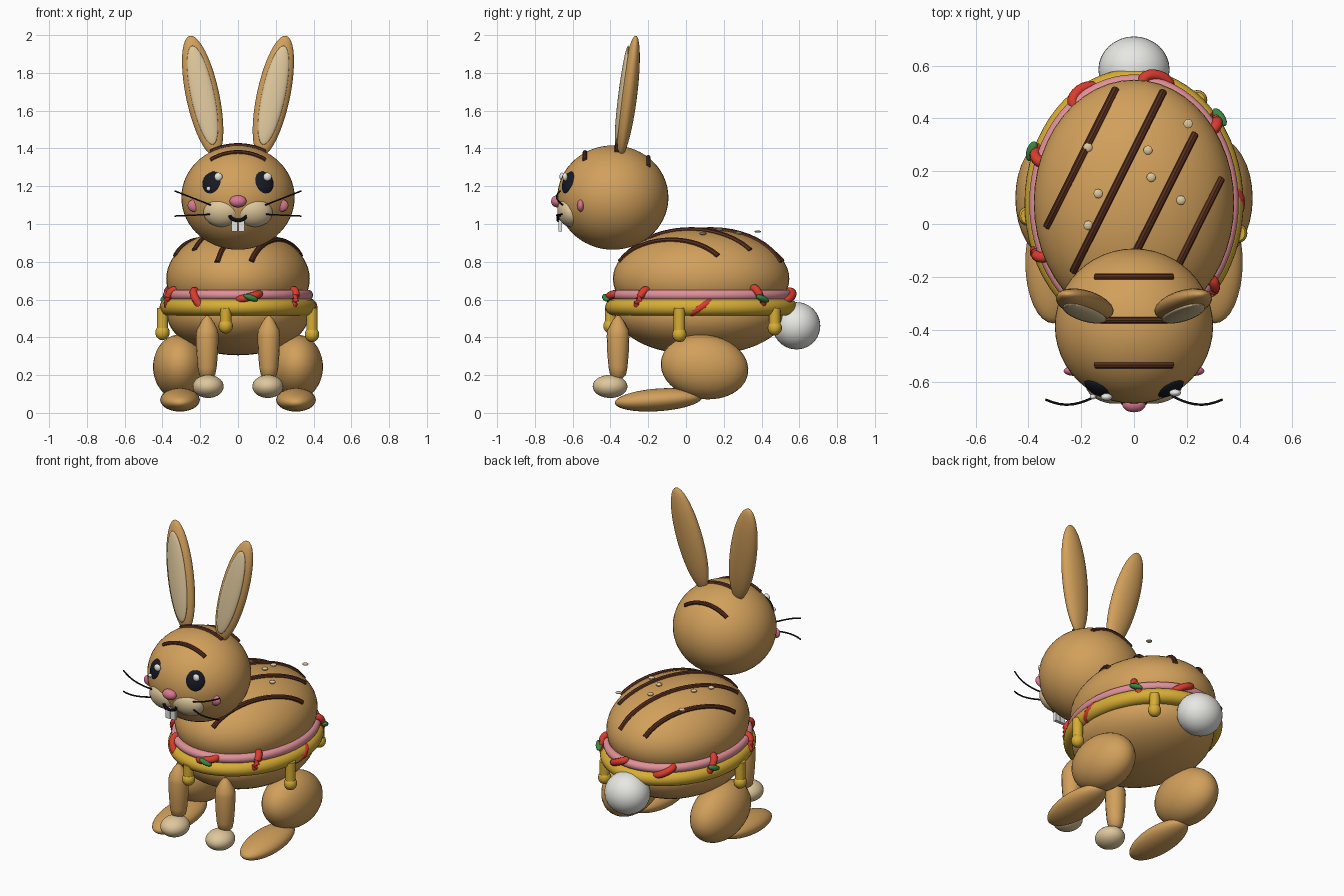
import bpy, bmesh, math
from mathutils import Vector, Matrix, Euler

if "Cube" in bpy.data.objects:
    bpy.data.objects.remove(bpy.data.objects["Cube"])


def mat(name, rgb):
    m = bpy.data.materials.new(name)
    m.diffuse_color = (*rgb, 1)
    m.use_nodes = True
    m.node_tree.nodes["Principled BSDF"].inputs["Base Color"].default_value = m.diffuse_color
    return m


BUN = mat("toasted bun", (0.645, 0.352, 0.105))
CREAM = mat("cream", (0.73, 0.57, 0.33))
GRILL = mat("grill brown", (0.095, 0.028, 0.012))
MUSTARD = mat("mustard", (0.68, 0.42, 0.035))
HAM = mat("ham pink", (0.75, 0.28, 0.32))
ROSE = mat("rose pink", (0.70, 0.19, 0.29))
RED = mat("tomato red", (0.70, 0.045, 0.028))
GREEN = mat("lettuce green", (0.04, 0.25, 0.05))
BLACK = mat("black", (0.009, 0.010, 0.017))
WHITE = mat("white", (0.80, 0.80, 0.77))


def finish(name, bm, material, matrix=Matrix()):
    me = bpy.data.meshes.new(name)
    bmesh.ops.recalc_face_normals(bm, faces=bm.faces)
    bm.to_mesh(me)
    bm.free()
    me.materials.append(material)
    ob = bpy.data.objects.new(name, me)
    ob.matrix_world = matrix
    bpy.context.collection.objects.link(ob)
    bpy.context.view_layer.objects.active = ob
    ob.select_set(True)
    bpy.ops.object.shade_smooth_by_angle(angle=math.radians(40))
    ob.select_set(False)
    return ob


def ball(name, c, r, material, rot=(0, 0, 0), seg=32):
    bm = bmesh.new()
    bmesh.ops.create_uvsphere(bm, u_segments=seg, v_segments=seg * 5 // 8, radius=1)
    bmesh.ops.scale(bm, vec=r, verts=bm.verts)
    e = Euler([math.radians(a) for a in rot])
    return finish(name, bm, material, Matrix.Translation(c) @ e.to_matrix().to_4x4())


def lathe(name, profile, c, material, sx=1, sy=1, seg=32):
    """Spin (radius, z) points around z, with optional oval stretch."""
    bm = bmesh.new()
    rings = []
    for r, z in profile:
        rings.append([bm.verts.new((sx * r * math.cos(a), sy * r * math.sin(a), z))
                      for a in (2 * math.pi * i / seg for i in range(seg))])
    for a, b in zip(rings, rings[1:]):
        for i in range(seg):
            j = (i + 1) % seg
            bm.faces.new((a[i], a[j], b[j], b[i]))
    bm.faces.new(rings[0])
    bm.faces.new(rings[-1])
    return finish(name, bm, material, Matrix.Translation(c))


def tube(name, pts, rad, material, sides=8):
    """Sweep a round section along a path."""
    pts = [Vector(p) for p in pts]
    bm = bmesh.new()
    rings = []
    for i, p in enumerate(pts):
        t = (pts[min(i + 1, len(pts) - 1)] - pts[max(i - 1, 0)]).normalized()
        ref = Vector((0, 0, 1)) if abs(t.z) < 0.9 else Vector((1, 0, 0))
        u = t.cross(ref).normalized()
        v = t.cross(u)
        r = rad(i / (len(pts) - 1)) if callable(rad) else rad
        rings.append([bm.verts.new(p + r * (u * math.cos(a) + v * math.sin(a)))
                      for a in (2 * math.pi * k / sides for k in range(sides))])
    for a, b in zip(rings, rings[1:]):
        for k in range(sides):
            j = (k + 1) % sides
            bm.faces.new((a[k], a[j], b[j], b[k]))
    bm.faces.new(rings[0])
    bm.faces.new(rings[-1])
    return finish(name, bm, material)


def dome_z(c, r, x, y):
    return c[2] + r[2] * math.sqrt(max(0, 1 - ((x - c[0]) / r[0]) ** 2 - ((y - c[1]) / r[1]) ** 2))


def stripe(name, c, r, a, b, rad):
    pts = []
    for i in range(17):
        x, y = (a[k] + (b[k] - a[k]) * i / 16 for k in (0, 1))
        pts.append((x, y, dome_z(c, r, x, y)))
    tube(name, pts, rad, GRILL)


# Bun body
CY = 0.08
TOP_C, TOP_R = (0, CY, 0.71), (0.38, 0.467, 0.265)
ball("top_bun", TOP_C, TOP_R, BUN, seg=48)
ball("bottom_bun", (0, CY, 0.52), (0.375, 0.445, 0.215), BUN, seg=48)


# Filling layers with rounded rims
def layer(name, rx, ry, z, h, material):
    prof = [(1 - h / 0.45 * (1 - math.cos(t)), h * math.sin(t))
            for t in (math.radians(-90 + 18 * i) for i in range(11))]
    lathe(name, prof, (0, CY, z), material, rx, ry, 64)


layer("mustard_layer", 0.415, 0.508, 0.56, 0.045, MUSTARD)
layer("ham_layer", 0.397, 0.487, 0.624, 0.027, HAM)

# Grill marks and seeds on the top bun
for a, b in (((-0.33, -0.01), (-0.07, 0.51)), ((-0.23, -0.18), (0.11, 0.5))):
    stripe("body_grill_mark", TOP_C, TOP_R, a, b, 0.015)
    stripe("body_grill_mark", TOP_C, TOP_R, (-a[0], 2 * CY - a[1]), (-b[0], 2 * CY - b[1]), 0.015)
for x, y in ((-0.175, 0.29), (0.053, 0.28), (0.065, 0.177), (0.178, 0.09), (-0.136, 0.115), (-0.174, -0.005)):
    ball("sesame_seed", (x, y, dome_z(TOP_C, TOP_R, x, y) + 0.006), (0.018, 0.018, 0.009), CREAM, seg=12)
ball("sesame_seed", (0.205, 0.38, 0.96), (0.018, 0.018, 0.006), CREAM, seg=12)

# Tomato slices around the rim: (angle, tilt from vertical, height)
SLICES = ((0, 60, 0.56), (40, -25, 0.61), (77, 65, 0.62), (120, 65, 0.61), (157, 30, 0.61),
          (203, 25, 0.60), (237, -35, 0.60), (279, 75, 0.615), (318, 25, 0.60))
for i, (ang, tilt, z) in enumerate(SLICES):
    a, t = math.radians(ang), math.radians(tilt)
    base = Vector((0.375 * math.cos(a), CY + 0.465 * math.sin(a), z))
    out = Vector((math.cos(a) / 0.38, math.sin(a) / 0.465, 0)).normalized()
    side = Vector((-out.y, out.x, 0))
    along = Vector((0, 0, math.cos(t))) + side * math.sin(t)
    if i == 0:
        base -= out * 0.005
    tube("tomato_slice", [base + along * 0.056 * math.sin(s) + out * 0.03 * math.cos(s)
                          for s in (math.radians(-100 + 20 * k) for k in range(11))],
         0.021, RED, 10)
    # Lettuce bits beside every third slice
    if i % 3 == 1:
        yaw = math.degrees(math.atan2(side.y, side.x))
        ball("lettuce_bit", base + out * 0.045 + Vector((0, 0, -0.005)),
             (0.042, 0.02, 0.016), GREEN, (0, 20, yaw), 16)

# Mustard drips
for x, y, z in ((0.392, -0.035, 0.415), (0.24, 0.47, 0.45), (-0.4, 0.03, 0.425), (-0.065, -0.4, 0.46)):
    ball("mustard_drip_end", (x, y, z), (0.038, 0.038, 0.04), MUSTARD, seg=16)
    lathe("mustard_drip", [(0.03, z), (0.03, 0.555)], (x, y, 0), MUSTARD, seg=16)

# Tail
ball("tail", (0, 0.585, 0.461), (0.135, 0.126, 0.125), WHITE)

# Head
HC, HR = (0, -0.387, 1.14), (0.3, 0.294, 0.276)
ball("head", HC, HR, BUN, seg=48)
for y in (-0.535, -0.365, -0.2):
    stripe("head_grill_mark", HC, HR, (-0.145, y), (0.145, y), 0.013)
ball("nose", (0, -0.683, 1.12), (0.045, 0.031, 0.032), ROSE, seg=24)
tube("mouth", [(0.043 * math.sin(t), -0.677, 1.047 - 0.028 * math.cos(t))
               for t in (math.radians(-90 + 18 * k) for k in range(11))], 0.009, BLACK)

for s in (-1, 1):
    # Face
    ball("eye", (s * 0.13, -0.613, 1.212), (0.063, 0.036, 0.068), BLACK, (-14, 0, s * 25))
    ball("eye_glint_large", (s * 0.13 + 0.026, -0.648 + s * 0.008, 1.25), (0.022, 0.014, 0.022), WHITE, seg=16)
    ball("eye_glint_small", (s * 0.13 - 0.026, -0.65 + s * 0.005, 1.187), (0.012, 0.01, 0.012), WHITE, seg=12)
    ball("muzzle", (s * 0.087, -0.62, 1.06), (0.097, 0.058, 0.077), CREAM, (18, 0, s * 10))
    ball("cheek", (s * 0.225, -0.557, 1.098), (0.042, 0.019, 0.034), ROSE, seg=20)
    for z0, z1 in ((1.095, 1.175), (1.052, 1.042)):
        tube("whisker", [(s * (0.13 + 0.205 * u), -0.645 - 0.04 * math.sin(2.6 * u), z0 + (z1 - z0) * u)
                         for u in (k / 8 for k in range(9))], 0.0045, BLACK, 6)
    bm = bmesh.new()
    bmesh.ops.create_cube(bm, size=1)
    bmesh.ops.scale(bm, vec=(0.032, 0.02, 0.062), verts=bm.verts)
    finish("tooth", bm, WHITE, Matrix.Translation((s * 0.018, -0.666, 0.992)))

    # Ears
    rot = (-7, s * 12, 0)
    ear_c = Vector((s * 0.187, -0.305, 1.678))
    ball("ear", ear_c, (0.088, 0.046, 0.328), BUN, rot)
    turn = Euler([math.radians(a) for a in rot]).to_matrix()
    ball("inner_ear", ear_c + turn @ Vector((0, -0.034, 0)), (0.062, 0.02, 0.27), CREAM, rot)

    # Front legs and paws
    lathe("front_leg", [(0.008, 0.515), (0.03, 0.488), (0.056, 0.44), (0.06, 0.41), (0.057, 0.32),
                        (0.05, 0.24), (0.042, 0.2), (0.02, 0.18)], (s * 0.163, -0.36, 0), BUN, seg=16)
    ball("front_paw", (s * 0.158, -0.402, 0.14), (0.082, 0.092, 0.061), CREAM)

    # Hind legs and feet
    ball("thigh", (s * 0.31, 0.098, 0.243), (0.14, 0.233, 0.17), BUN, (-8, 0, 0))
    ball("hind_foot", (s * 0.307, -0.145, 0.069), (0.105, 0.232, 0.06), BUN, (4, 0, 0))
